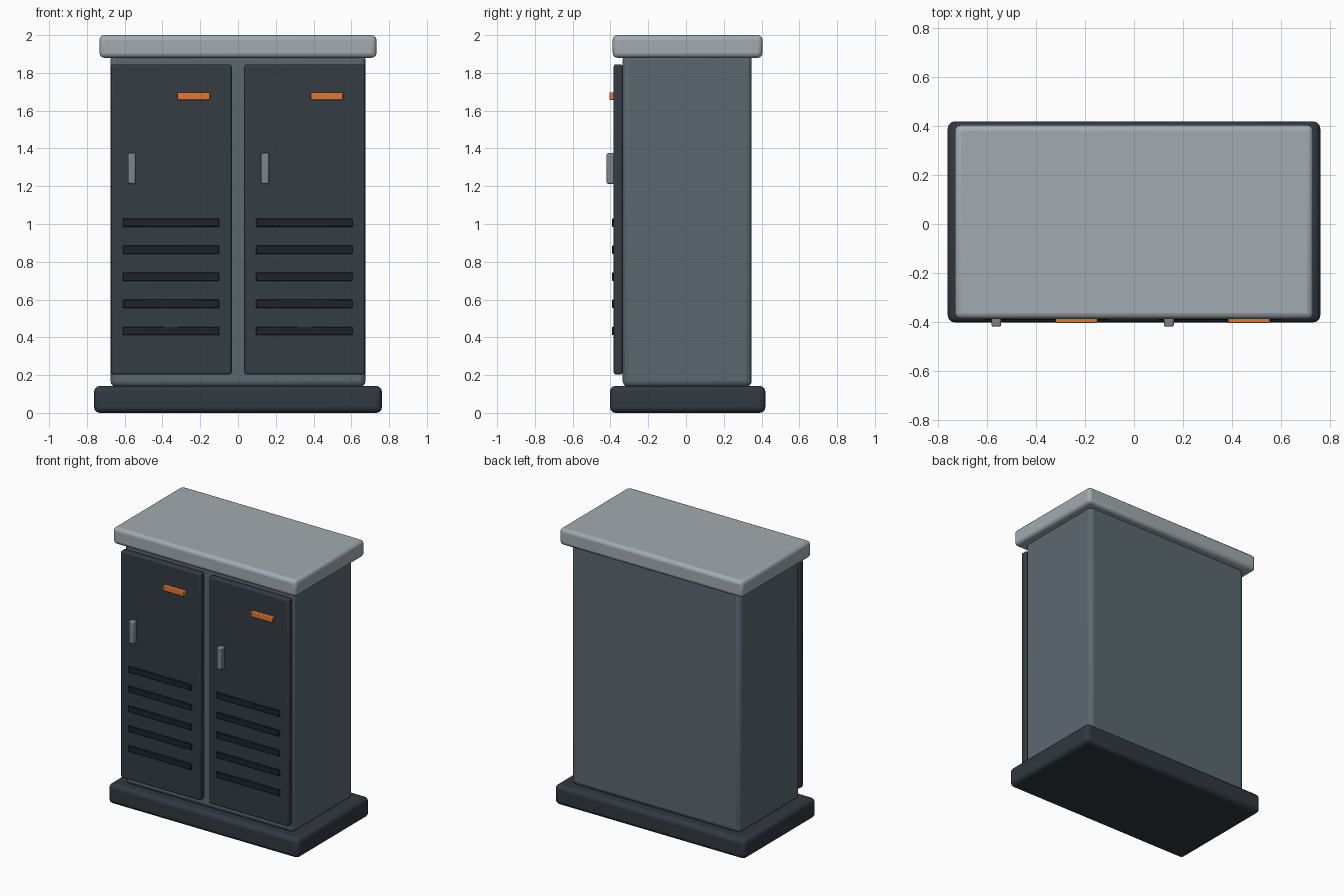
import bpy
import math

if "Cube" in bpy.data.objects:
    bpy.data.objects.remove(bpy.data.objects["Cube"])


def material(name, rgb):
    m = bpy.data.materials.new(name)
    m.diffuse_color = (*rgb, 1)
    m.use_nodes = True
    m.node_tree.nodes["Principled BSDF"].inputs["Base Color"].default_value = m.diffuse_color
    return m


DARK = material("dark_plinth", (0.03, 0.04, 0.052))
SHELL = material("shell_grey", (0.105, 0.14, 0.16))
DOOR = material("door_slate", (0.033, 0.045, 0.057))
CAP = material("cap_grey", (0.36, 0.41, 0.44))
SLOT = material("slot_black", (0.012, 0.017, 0.023))
METAL = material("handle_metal", (0.2, 0.24, 0.27))
ORANGE = material("label_orange", (0.75, 0.18, 0.04))


def box(name, x, y, z, mat, bevel, segments=3):
    """Rounded box from (min, max) ranges on each axis."""
    ranges = (x, y, z)
    bpy.ops.mesh.primitive_cube_add(size=1, location=[(a + b) / 2 for a, b in ranges])
    ob = bpy.context.object
    ob.name = name
    ob.scale = [b - a for a, b in ranges]
    bpy.ops.object.transform_apply(location=False, rotation=False, scale=True)
    mod = ob.modifiers.new("Bevel", 'BEVEL')
    mod.width = bevel
    mod.segments = segments
    ob.data.materials.append(mat)
    bpy.ops.object.shade_smooth_by_angle(angle=math.radians(35))
    return ob


def around(c, size):
    return (c - size / 2, c + size / 2)


# Plinth, cabinet shell and overhanging roof
box("plinth", (-0.762, 0.762), (-0.403, 0.42), (0, 0.143), DARK, 0.03)
box("cabinet_body", (-0.675, 0.675), (-0.335, 0.348), (0.138, 1.9), SHELL, 0.03)
box("roof_cap", (-0.733, 0.733), (-0.388, 0.405), (1.88, 2.0), CAP, 0.025)

# Two identical doors with label, handle and vent slots
for side, cx in (("left", -0.353), ("right", 0.353)):
    box(f"{side}_door", around(cx, 0.64), (-0.383, -0.335), (0.203, 1.845), DOOR, 0.012)
    box(f"{side}_label", around(cx + 0.118, 0.172), (-0.405, -0.378),
        (1.657, 1.697), ORANGE, 0.005, 2)
    box(f"{side}_handle", around(cx - 0.21, 0.04), (-0.42, -0.38),
        (1.213, 1.375), METAL, 0.007, 2)
    for i in range(5):
        box(f"{side}_vent_{i + 1}", around(cx - 0.002, 0.51), (-0.392, -0.375),
            around(0.434 + 0.1433 * i, 0.044), SLOT, 0.003, 1)
